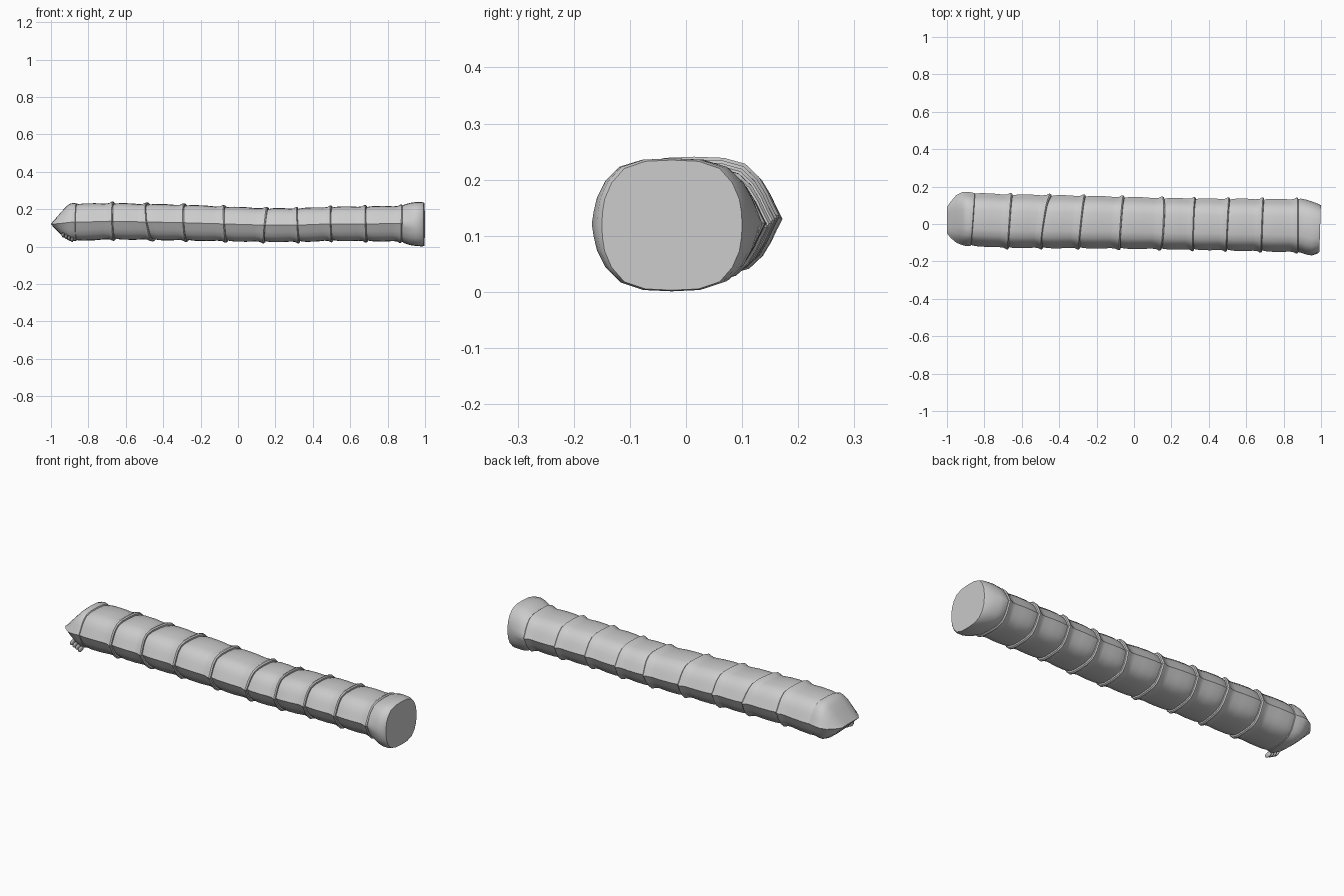
import bpy, bmesh, math

if "Cube" in bpy.data.objects:
    bpy.data.objects.remove(bpy.data.objects["Cube"], do_unlink=True)

grey = bpy.data.materials.new("light grey")
grey.use_nodes = True
colour = (0.6, 0.6, 0.6, 1)
grey.diffuse_color = colour
grey.node_tree.nodes["Principled BSDF"].inputs["Base Color"].default_value = colour

# Outline along the length: x, front y, back y, bottom z, top z
OUTLINE = [
    (-0.87, -0.115, 0.165, 0.032, 0.228), (-0.67, -0.127, 0.157, 0.040, 0.232),
    (-0.29, -0.128, 0.150, 0.034, 0.223), (0.15, -0.133, 0.138, 0.026, 0.204),
    (0.32, -0.137, 0.136, 0.026, 0.204), (0.50, -0.140, 0.134, 0.032, 0.212),
    (0.88, -0.150, 0.132, 0.028, 0.217),
]
# Ring joints: x, lean across y, lean across z
JOINTS = [(-0.865, 0.02, 0.0), (-0.66, 0.02, -0.005), (-0.465, 0.045, -0.03),
          (-0.275, 0.03, -0.01), (-0.062, 0.02, -0.01), (0.153, 0.015, 0.018),
          (0.325, 0.01, -0.01), (0.505, 0.015, -0.005), (0.69, 0.01, -0.005),
          (0.878, 0.0, 0.005)]
# Quarter sections: ridged sides for the body, rounded for the butt end
RIDGED = [(1, 0), (0.93, 0.2), (0.86, 0.42), (0.76, 0.66), (0.6, 0.88), (0.35, 0.98), (0, 1)]
ROUND = [(1, 0), (0.99, 0.2), (0.96, 0.4), (0.86, 0.65), (0.68, 0.87), (0.38, 0.98), (0, 1)]


def outline(x):
    for a, b in zip(OUTLINE, OUTLINE[1:]):
        if x <= b[0]:
            break
    t = max(0, min(1, (x - a[0]) / (b[0] - a[0])))
    return [p + (q - p) * t for p, q in zip(a[1:], b[1:])]


def section(box, roundness):
    """Closed loop of (y, z, unit y, unit z) filling the box."""
    quarter = [tuple(p + (q - p) * roundness for p, q in zip(a, b))
               for a, b in zip(RIDGED, ROUND)]
    half = quarter + [(-y, z) for y, z in quarter[-2::-1]]
    loop = half + [(y, -z) for y, z in half[-2:0:-1]]
    y0, y1, z0, z1 = box
    return [((y0 + y1) / 2 + u * (y1 - y0) / 2,
             (z0 + z1) / 2 + v * (z1 - z0) / 2, u, v) for u, v in loop]


def grow(box, amount):
    return [box[0] - amount, box[1] + amount, box[2] - amount, box[3] + amount]


def loft(name, stations):
    bm = bmesh.new()
    rings = []
    for x, box, roundness, lean_y, lean_z in stations:
        rings.append([bm.verts.new((x + lean_y * u / 2 + lean_z * -v / 2 * -1, y, z))
                      for y, z, u, v in section(box, roundness)])
    for a, b in zip(rings, rings[1:]):
        for i in range(len(a)):
            j = (i + 1) % len(a)
            bm.faces.new((a[i], a[j], b[j], b[i]))
    bm.faces.new(rings[0])
    bm.faces.new(rings[-1])
    bmesh.ops.recalc_face_normals(bm, faces=bm.faces)
    mesh = bpy.data.meshes.new(name)
    bm.to_mesh(mesh)
    bm.free()
    mesh.materials.append(grey)
    obj = bpy.data.objects.new(name, mesh)
    bpy.context.collection.objects.link(obj)
    bpy.ops.object.select_all(action="DESELECT")
    obj.select_set(True)
    bpy.context.view_layer.objects.active = obj
    bpy.ops.object.shade_smooth_by_angle(angle=math.radians(35))
    return obj


# Wedge tip with a flat, wide leading edge
loft("wedge_tip", [
    (-1.0, (-0.05, 0.09, 0.119, 0.123), 0, 0, 0),
    (-0.98, (-0.075, 0.12, 0.098, 0.145), 0, 0, 0),
    (-0.95, (-0.1, 0.155, 0.068, 0.18), 0, 0, 0),
    (-0.92, (-0.112, 0.17, 0.042, 0.213), 0, 0, 0),
    (-0.9, (-0.117, 0.172, 0.031, 0.229), 0, 0, 0),
    (-0.88, (-0.118, 0.17, 0.029, 0.234), 0, 0.01, 0),
    (-0.862, (-0.116, 0.165, 0.032, 0.231), 0, 0.02, 0),
    (-0.858, (-0.11, 0.158, 0.038, 0.225), 0, 0.02, 0)])

# Body segments, each starting inside the last and flaring to a raised lip
PROFILE = [(0, -0.004), (0.06, -0.001), (0.2, 0.002), (0.5, 0.002),
           (0.75, -0.001), (0.87, 0.001), (0.93, 0.008), (0.97, 0.009), (1, 0.004), (1.005, -0.006)]
for n, (a, b) in enumerate(zip(JOINTS, JOINTS[1:]), 1):
    stations = []
    for t, swell in PROFILE:
        x, lean_y, lean_z = (p + (q - p) * t for p, q in zip(a, b))
        stations.append((x, grow(outline(x), swell), 0, lean_y, -lean_z * -1))
    loft(f"body_segment_{n}", stations)

# Flared butt end with a flat face
loft("butt_end", [
    (0.87, (-0.148, 0.13, 0.03, 0.215), 0.1, 0, 0),
    (0.89, (-0.153, 0.136, 0.018, 0.225), 0.25, 0, 0),
    (0.92, (-0.163, 0.13, 0.008, 0.234), 0.5, 0, 0),
    (0.95, (-0.168, 0.121, 0.004, 0.238), 0.75, 0, 0),
    (0.985, (-0.158, 0.107, 0.001, 0.238), 1, 0.004, 0),
    (0.995, (-0.15, 0.1, 0.003, 0.235), 1, 0.008, 0)])

# Small ridges under the front corner of the tip
for i in range(4):
    bpy.ops.mesh.primitive_uv_sphere_add(
        segments=12, ring_count=6, radius=1,
        location=(-0.935 + i * 0.016, -0.078, 0.062 - i * 0.008))
    ridge = bpy.context.object
    ridge.name = f"tip_ridge_{i + 1}"
    ridge.scale = (0.008, 0.022, 0.014)
    ridge.data.materials.append(grey)
    bpy.ops.object.shade_smooth()
